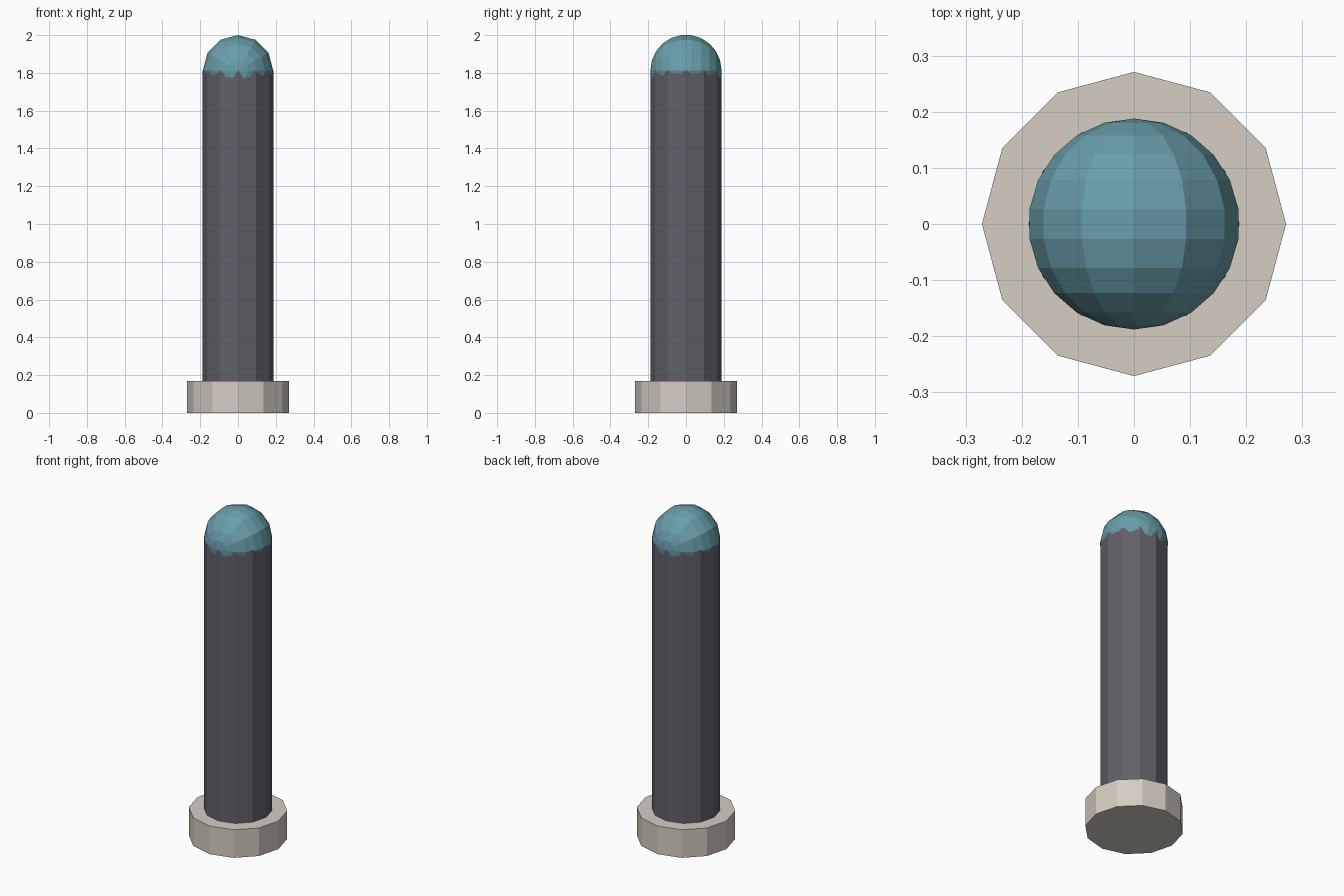
import bpy
import math

default = bpy.data.objects.get("Cube")
if default:
    bpy.data.objects.remove(default, do_unlink=True)


def material(name, rgb):
    mat = bpy.data.materials.new(name)
    mat.use_nodes = True
    colour = (*rgb, 1)
    mat.diffuse_color = colour
    mat.node_tree.nodes["Principled BSDF"].inputs["Base Color"].default_value = colour
    return mat


def finish(name, mat):
    obj = bpy.context.object
    obj.name = name
    obj.data.name = name
    obj.data.materials.append(mat)
    bpy.ops.object.shade_flat()
    return obj


def cylinder(name, radius, bottom, top, mat):
    # Twelve sides, with corners on the x and y axes
    bpy.ops.mesh.primitive_cylinder_add(
        vertices=SIDES, radius=radius, depth=top - bottom,
        location=(0, 0, (bottom + top) / 2))
    return finish(name, mat)


SIDES = 12
RINGS = 11
RADIUS = 0.188
HEIGHT = 2.0
# The odd ring count leaves the widest ring just inside the radius
dome_centre = HEIGHT - RADIUS * math.cos(math.pi / (2 * RINGS))

stone = material("pale stone", (0.66, 0.61, 0.54))
grey = material("dark grey", (0.123, 0.118, 0.14))
teal = material("dusty teal", (0.14, 0.34, 0.40))

# Collar at the foot
cylinder("base_collar", 0.271, 0, 0.17, stone)

# Shaft, set into the collar just above its underside
cylinder("post_shaft", RADIUS, 0.003, dome_centre, grey)

# Rounded cap: a full sphere with its poles facing front and back
bpy.ops.mesh.primitive_uv_sphere_add(
    segments=SIDES, ring_count=RINGS, radius=RADIUS,
    location=(0, 0, dome_centre), rotation=(math.pi / 2, 0, 0))
finish("dome_cap", teal)
